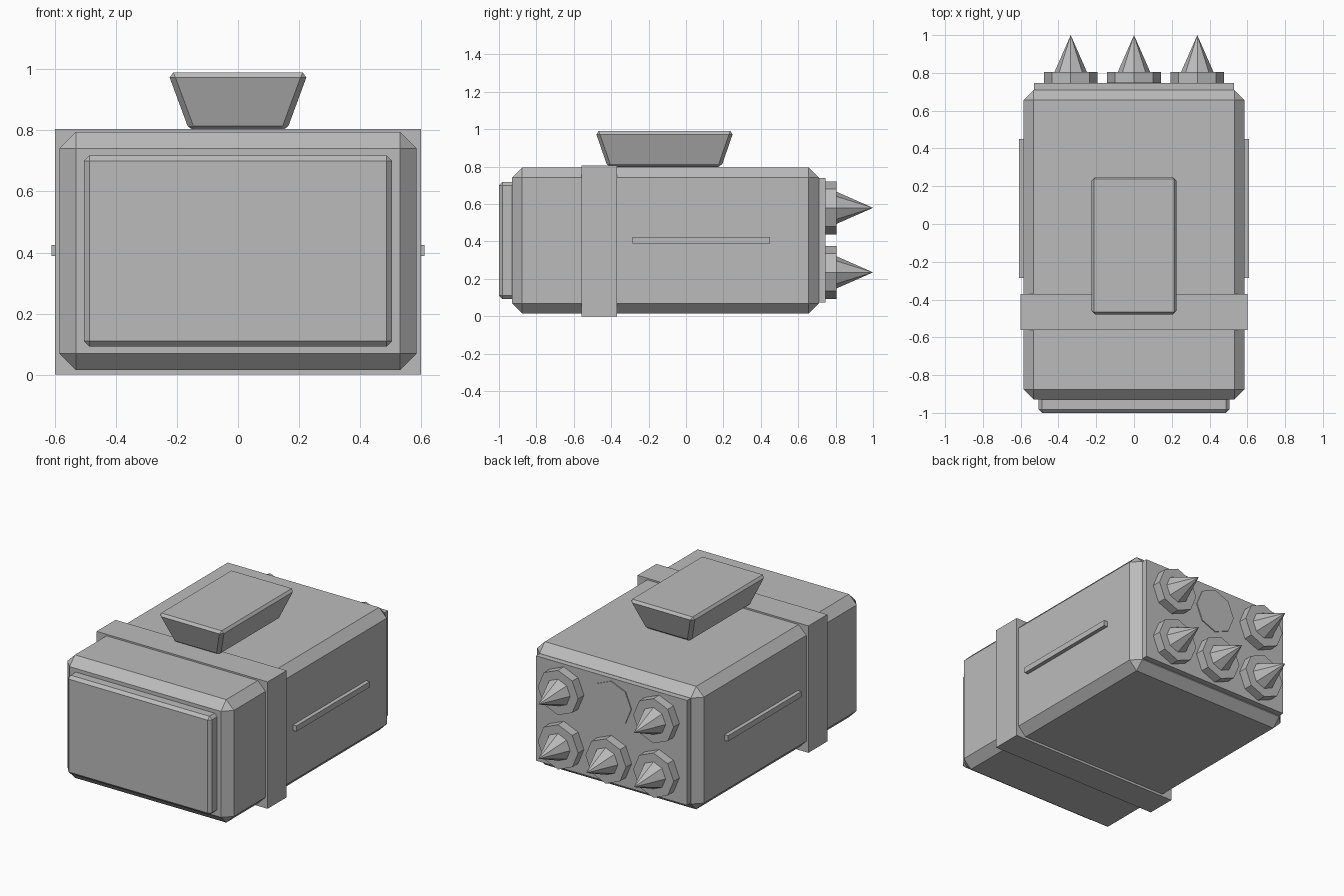
import bpy
import bmesh
import math
from mathutils import Matrix, Vector

cube = bpy.data.objects.get("Cube")
if cube:
    bpy.data.objects.remove(cube, do_unlink=True)

grey = bpy.data.materials.new("plain_grey")
grey.use_nodes = True
colour = (0.5, 0.5, 0.5, 1)
grey.diffuse_color = colour
grey.node_tree.nodes["Principled BSDF"].inputs["Base Color"].default_value = colour


def finish(name, bm):
    mesh = bpy.data.meshes.new(name)
    bm.to_mesh(mesh)
    bm.free()
    mesh.materials.append(grey)
    obj = bpy.data.objects.new(name, mesh)
    bpy.context.collection.objects.link(obj)
    return obj


def box(name, low, high, bevel=0, bottom_scale=(1, 1)):
    """Box between two corners, with optional chamfer and narrowed bottom."""
    low, high = Vector(low), Vector(high)
    size, centre = high - low, (low + high) / 2
    bm = bmesh.new()
    bmesh.ops.create_cube(bm, size=1)
    for v in bm.verts:
        if v.co.z < 0:
            v.co.x *= bottom_scale[0]
            v.co.y *= bottom_scale[1]
        v.co = centre + v.co * size
    if bevel:
        bmesh.ops.bevel(bm, geom=bm.edges[:], offset=bevel, segments=1,
                        affect='EDGES')
    return finish(name, bm)


def octagon(name, x, z, y_start, y_end, radius, tip):
    """Eight-sided prism or cone pointing backwards."""
    bm = bmesh.new()
    bmesh.ops.create_cone(bm, cap_ends=True, segments=8, radius1=radius,
                          radius2=tip, depth=y_end - y_start)
    bm.transform(Matrix.Translation((x, (y_start + y_end) / 2, z))
                 @ Matrix.Rotation(-math.pi / 2, 4, 'X'))
    return finish(name, bm)


# Casing, strap and end plates
box("casing", (-0.585, -0.93, 0.015), (0.585, 0.71, 0.795), 0.054)
box("strap", (-0.6, -0.56, 0), (0.6, -0.37, 0.805))
box("front_cover", (-0.505, -1, 0.093), (0.505, -0.9, 0.718), 0.018)
box("back_plate", (-0.53, 0.7, 0.075), (0.53, 0.747, 0.74))

# Tapered mount on top
box("top_mount", (-0.23, -0.485, 0.797), (0.23, 0.255, 0.99), 0.018,
    (0.69, 0.82))

# Side rails
for side, x in (("left", 0.595), ("right", -0.595)):
    box(side + "_rail", (x - 0.015, -0.285, 0.388), (x + 0.015, 0.45, 0.424))

# Two rows of tubes; the upper middle one is empty
for row, z in (("lower", 0.235), ("upper", 0.58)):
    for column, x in (("right", -0.335), ("middle", 0), ("left", 0.335)):
        label = row + "_" + column
        if label == "upper_middle":
            octagon(label + "_cap", x, z, 0.74, 0.753, 0.142, 0.142)
            continue
        octagon(label + "_collar", x, z, 0.74, 0.805, 0.142, 0.142)
        octagon(label + "_spike", x, z, 0.8, 1, 0.088, 0)
